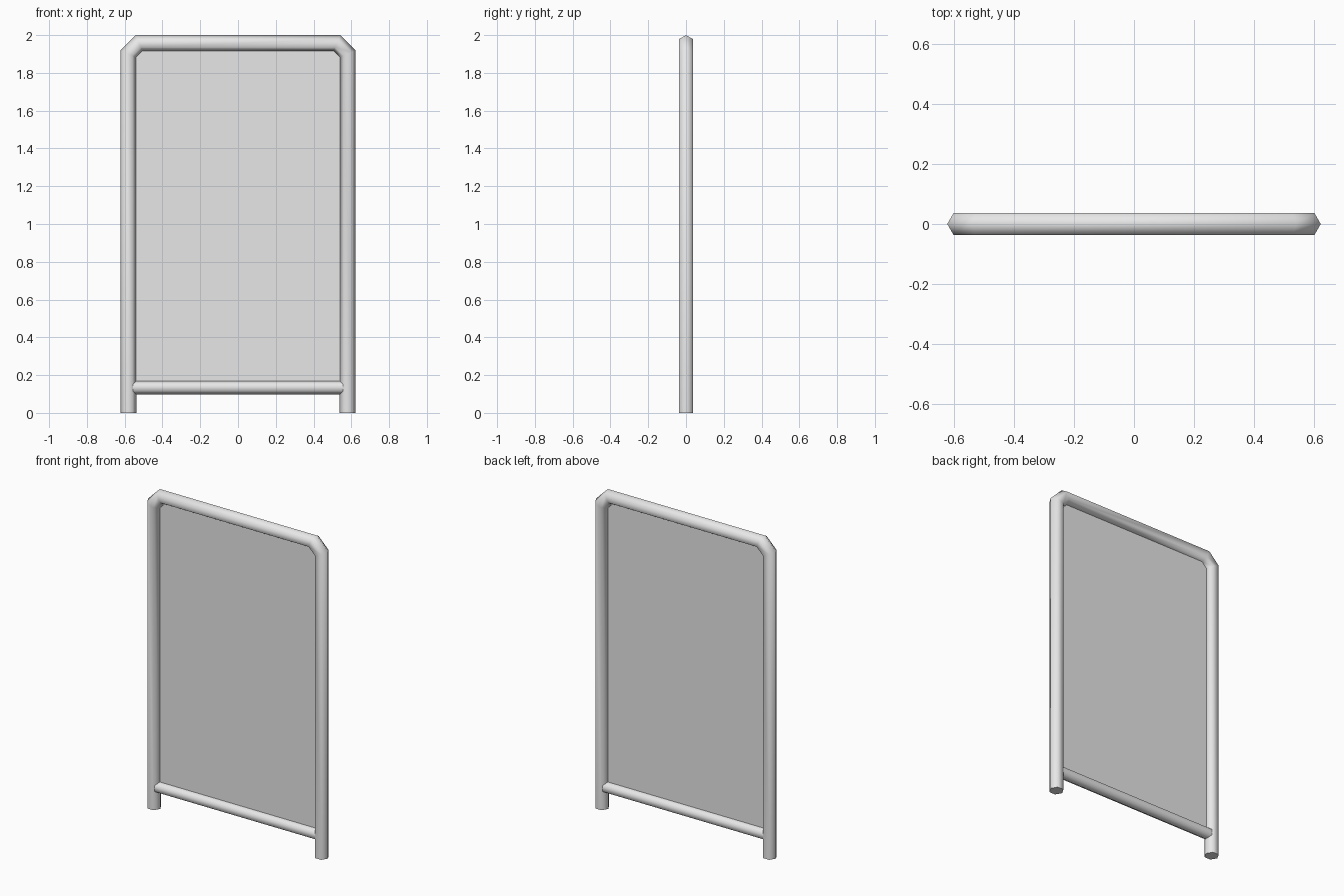
import bpy, bmesh, math
from mathutils import Vector

cube = bpy.data.objects.get("Cube")
if cube:
    bpy.data.objects.remove(cube, do_unlink=True)

# Single light grey finish
grey = bpy.data.materials.new("light_grey")
grey.use_nodes = True
colour = (0.8, 0.8, 0.8, 1)
grey.diffuse_color = colour
grey.node_tree.nodes["Principled BSDF"].inputs["Base Color"].default_value = colour


def add_object(name, bm):
    bmesh.ops.recalc_face_normals(bm, faces=bm.faces)
    mesh = bpy.data.meshes.new(name)
    bm.to_mesh(mesh)
    bm.free()
    mesh.materials.append(grey)
    obj = bpy.data.objects.new(name, mesh)
    bpy.context.collection.objects.link(obj)
    return obj


def hex_tube(name, path, radius, sides=6):
    """Mitred tube along a path of (x, z) points, with a corner facing outward."""
    points = [Vector((x, 0, z)) for x, z in path]
    bm = bmesh.new()
    rings = []
    for i, p in enumerate(points):
        before = (p - points[i - 1]).normalized() if i else None
        after = (points[i + 1] - p).normalized() if i < len(points) - 1 else None
        before, after = before or after, after or before
        tangent = (before + after).normalized()
        normal = Vector((-tangent.z, 0, tangent.x)) / tangent.dot(before)
        ring = []
        for k in range(sides):
            a = math.tau * k / sides
            offset = normal * math.cos(a) + Vector((0, math.sin(a), 0))
            ring.append(bm.verts.new(p + offset * radius))
        rings.append(ring)
    for a, b in zip(rings, rings[1:]):
        for k in range(sides):
            n = (k + 1) % sides
            bm.faces.new((a[k], a[n], b[n], b[k]))
    bm.faces.new(rings[0])
    bm.faces.new(rings[-1])
    obj = add_object(name, bm)
    bpy.ops.object.select_all(action='DESELECT')
    obj.select_set(True)
    bpy.context.view_layer.objects.active = obj
    bpy.ops.object.shade_smooth_by_angle(angle=math.radians(65))
    return obj


# Bent outer frame: two legs, clipped corners and top rail
half = [(0.58, 0), (0.58, 1.9), (0.523, 1.957)]
hex_tube("outer_frame", [(-x, z) for x, z in half] + half[::-1], 0.043)

# Lower cross bar running between the legs
hex_tube("cross_bar", [(-0.575, 0.134), (0.575, 0.134)], 0.037)

# Thin sheet filling the frame
bm = bmesh.new()
bmesh.ops.create_cube(bm, size=1)
bmesh.ops.scale(bm, vec=(1.12, 0.006, 1.8), verts=bm.verts)
bmesh.ops.translate(bm, vec=(0, 0, 1.04), verts=bm.verts)
add_object("panel", bm)
